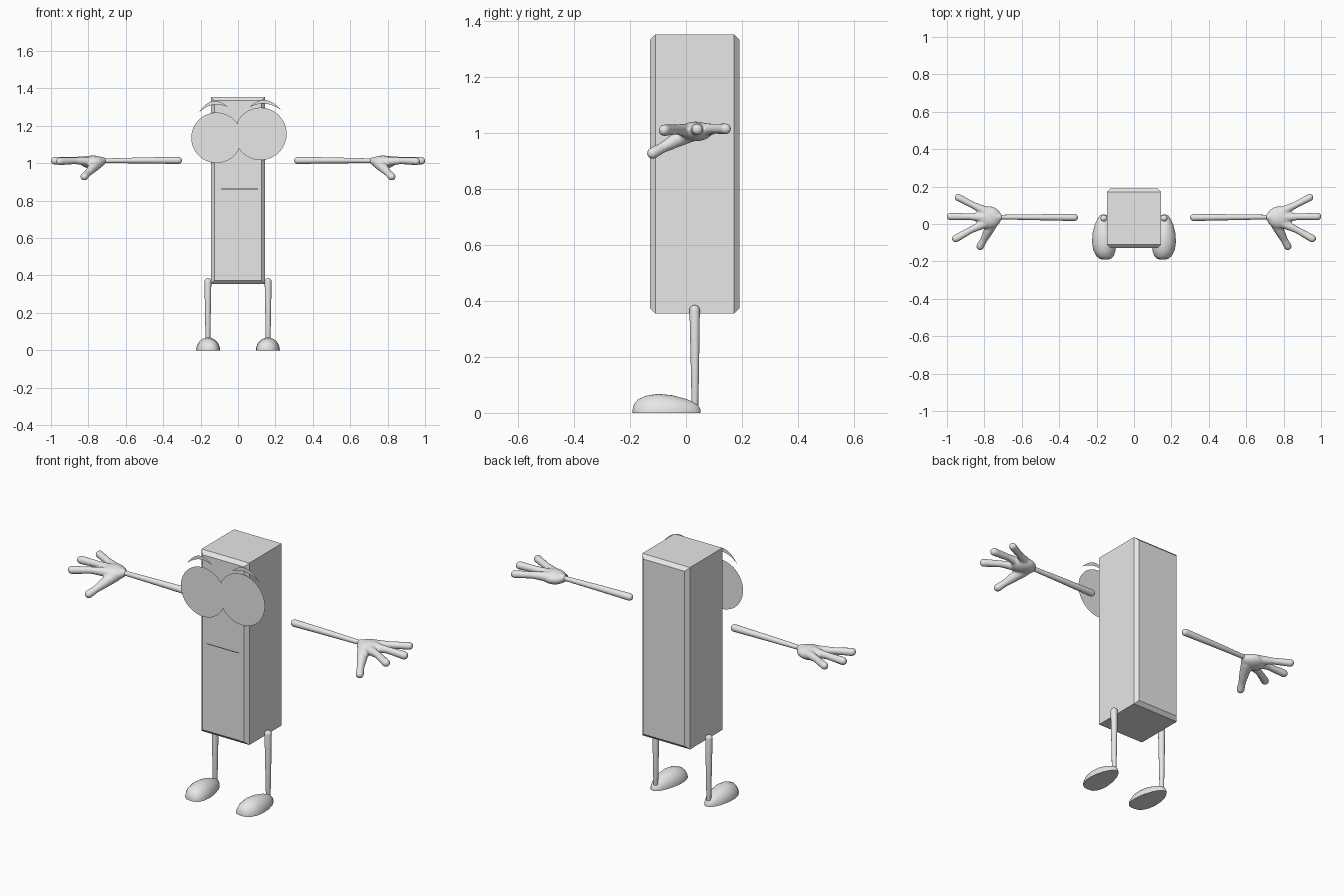
import bpy, bmesh, math
from mathutils import Vector

if "Cube" in bpy.data.objects:
    bpy.data.objects.remove(bpy.data.objects["Cube"])

grey = bpy.data.materials.new("plain_grey")
grey.diffuse_color = (0.8, 0.8, 0.8, 1)
grey.use_nodes = True
grey.node_tree.nodes["Principled BSDF"].inputs["Base Color"].default_value = grey.diffuse_color


def finish(name, bm, smooth=False, mirror=False):
    bmesh.ops.recalc_face_normals(bm, faces=bm.faces)
    for f in bm.faces:
        f.smooth = smooth
    me = bpy.data.meshes.new(name)
    bm.to_mesh(me)
    bm.free()
    me.materials.append(grey)
    ob = bpy.data.objects.new(name, me)
    bpy.context.collection.objects.link(ob)
    if smooth:
        bpy.context.view_layer.objects.active = ob
        ob.select_set(True)
        bpy.ops.object.shade_smooth_by_angle(angle=math.radians(40))
        ob.select_set(False)
    if mirror:
        ob.modifiers.new("mirror", "MIRROR").use_mirror_merge = False
    return ob


def skin_rings(bm, rings):
    """Bridge closed rings of points and cap both ends."""
    loops = [[bm.verts.new(p) for p in ring] for ring in rings]
    n = len(loops[0])
    for a, b in zip(loops, loops[1:]):
        for i in range(n):
            bm.faces.new((a[i], a[(i + 1) % n], b[(i + 1) % n], b[i]))
    bm.faces.new(loops[0][::-1])
    bm.faces.new(loops[-1])


def tube(bm, path, n=16):
    """Tapered round-ended tube through (x, y, z, radius) points."""
    pts = [Vector(p[:3]) for p in path]
    rad = [p[3] for p in path]
    d0 = (pts[1] - pts[0]).normalized()
    d1 = (pts[-1] - pts[-2]).normalized()
    stations = []
    for a in (80, 60, 40, 20):
        c, s = math.cos(math.radians(a)), math.sin(math.radians(a))
        stations.append((pts[0] - d0 * rad[0] * s, rad[0] * c, d0))
    for i, p in enumerate(pts):
        d = pts[min(i + 1, len(pts) - 1)] - pts[max(i - 1, 0)]
        stations.append((p, rad[i], d.normalized()))
    for a in (20, 40, 60, 80):
        c, s = math.cos(math.radians(a)), math.sin(math.radians(a))
        stations.append((pts[-1] + d1 * rad[-1] * s, rad[-1] * c, d1))
    rings = []
    for p, r, d in stations:
        ref = Vector((0, 1, 0)) if abs(d.z) > 0.9 else Vector((0, 0, 1))
        u = d.cross(ref).normalized()
        v = d.cross(u)
        rings.append([p + r * (u * math.cos(t) + v * math.sin(t))
                      for t in (2 * math.pi * i / n for i in range(n))])
    skin_rings(bm, rings)


# Body: box with chamfered front and back rims
def rect(y, inset):
    x, lo, hi = 0.145 - inset, 0.355 + inset, 1.353 - inset
    return [(-x, y, lo), (x, y, lo), (x, y, hi), (-x, y, hi)]


bm = bmesh.new()
skin_rings(bm, [rect(-0.128, 0.019), rect(-0.109, 0), rect(0.172, 0), rect(0.191, 0.019)])
finish("body", bm)

# Eyes: two joined flat discs
outline = []
for cx, cz, r, a0, a1 in ((-0.115, 1.136, 0.135, 34, 336), (0.12, 1.157, 0.14, -142, 152)):
    for i in range(41):
        a = math.radians(a0 + (a1 - a0) * i / 40)
        outline.append((cx + r * math.cos(a), -0.138, cz + r * math.sin(a)))
bm = bmesh.new()
bm.faces.new([bm.verts.new(p) for p in outline])
finish("eyes", bm)


# Eyebrows: flat crescents between two arcs
def brow(name, a, b, top, thick):
    a, b, top = Vector(a), Vector(b), Vector(top)
    rows = []
    bm = bmesh.new()
    for mid in (top, top - Vector((0, thick))):
        ctrl = 2 * mid - (a + b) / 2
        row = []
        for i in range(17):
            t = i / 16
            p = a * (1 - t) ** 2 + ctrl * 2 * t * (1 - t) + b * t * t
            row.append(bm.verts.new((p.x, -0.143, p.y)))
        rows.append(row)
    for i in range(16):
        bm.faces.new((rows[1][i], rows[1][i + 1], rows[0][i + 1], rows[0][i]))
    bmesh.ops.remove_doubles(bm, verts=bm.verts, dist=1e-5)
    finish(name, bm)


brow("left_eyebrow", (-0.21, 1.27), (-0.055, 1.30), (-0.135, 1.332), 0.02)
brow("right_eyebrow", (0.063, 1.30), (0.23, 1.285), (0.145, 1.338), 0.02)

# Mouth: thin strip
bm = bmesh.new()
bm.faces.new([bm.verts.new((x, -0.145, z)) for x, z in
              ((-0.09, 0.86), (0.108, 0.86), (0.108, 0.865), (-0.09, 0.865))])
finish("mouth", bm)

# Legs
bm = bmesh.new()
tube(bm, [(0.161, 0.032, 0.03, 0.012), (0.161, 0.032, 0.15, 0.0145), (0.161, 0.031, 0.367, 0.0185)])
finish("legs", bm, True, True)

# Feet: domed lofts with flat soles (y, half width, height, centre x)
stations = [(-0.191, 0.01, 0.012, 0.152), (-0.186, 0.03, 0.03, 0.153), (-0.172, 0.046, 0.048, 0.155),
            (-0.14, 0.06, 0.062, 0.158), (-0.1, 0.064, 0.068, 0.16), (-0.05, 0.06, 0.063, 0.162),
            (0, 0.046, 0.05, 0.163), (0.03, 0.031, 0.037, 0.163), (0.045, 0.02, 0.026, 0.163),
            (0.052, 0.007, 0.012, 0.163)]
bm = bmesh.new()
skin_rings(bm, [[(cx + w * math.cos(math.pi * i / 16), y, h * math.sin(math.pi * i / 16))
                 for i in range(17)] for y, w, h, cx in stations])
finish("feet", bm, True, True)

# Arms
bm = bmesh.new()
tube(bm, [(0.319, 0.035, 1.015, 0.019), (0.5, 0.036, 1.015, 0.016), (0.725, 0.037, 1.013, 0.012)])
finish("arms", bm, True, True)

# Hands: palm, three fingers and a thumb fused together
bm = bmesh.new()
palm = bmesh.ops.create_uvsphere(bm, u_segments=24, v_segments=16, radius=1)["verts"]
for v in palm:
    v.co = Vector((0.777, 0.035, 1.006)) + Vector((v.co.x * 0.068, v.co.y * 0.06, v.co.z * 0.035))
tube(bm, [(0.722, 0.037, 1.013, 0.02), (0.77, 0.035, 1.012, 0.03)])
tube(bm, [(0.78, 0.062, 1.01, 0.027), (0.86, 0.1, 1.015, 0.018), (0.94, 0.142, 1.015, 0.02)])
tube(bm, [(0.79, 0.035, 1.012, 0.028), (0.88, 0.039, 1.016, 0.018), (0.981, 0.04, 1.013, 0.021)])
tube(bm, [(0.78, 0.01, 1.008, 0.027), (0.87, -0.031, 1.013, 0.018), (0.953, -0.078, 1.01, 0.021)])
tube(bm, [(0.755, 0.012, 0.998, 0.032), (0.78, -0.04, 0.972, 0.026), (0.803, -0.085, 0.947, 0.019),
          (0.822, -0.119, 0.928, 0.021)])
hands = finish("hands", bm, True)
remesh = hands.modifiers.new("fuse", "REMESH")
remesh.mode = "VOXEL"
remesh.voxel_size = 0.006
remesh.use_smooth_shade = True
soften = hands.modifiers.new("soften", "SMOOTH")
soften.factor = 0.5
soften.iterations = 4
hands.modifiers.new("mirror", "MIRROR").use_mirror_merge = False
